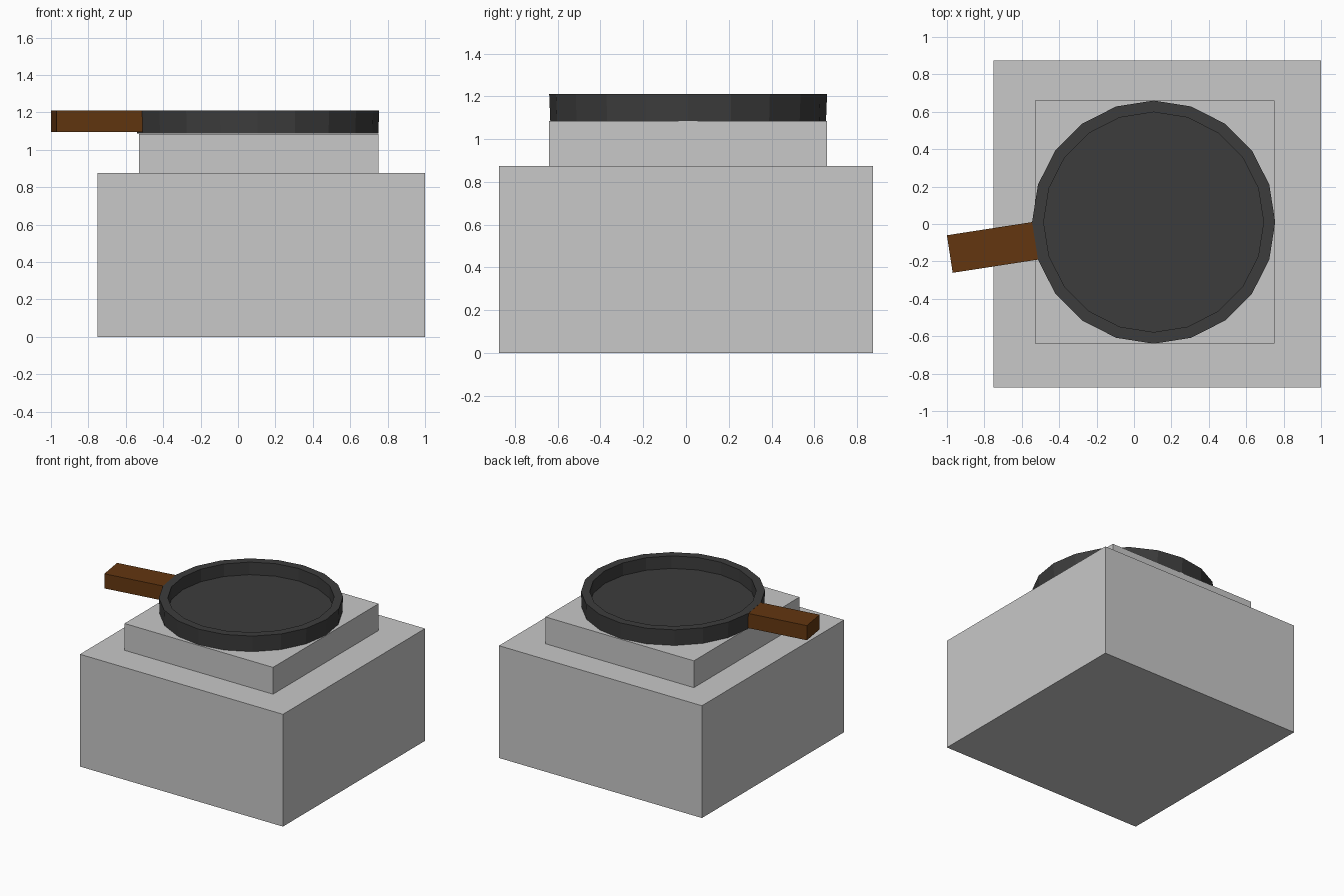
import bpy, math

if "Cube" in bpy.data.objects:
    bpy.data.objects.remove(bpy.data.objects["Cube"])


def material(name, rgb):
    m = bpy.data.materials.new(name)
    m.diffuse_color = (*rgb, 1)
    m.use_nodes = True
    m.node_tree.nodes["Principled BSDF"].inputs["Base Color"].default_value = m.diffuse_color
    return m


grey = material("light_grey", (0.58, 0.58, 0.58))
iron = material("dark_iron", (0.046, 0.046, 0.046))
wood = material("brown_wood", (0.125, 0.037, 0.005))


def build(name, verts, faces, mat):
    me = bpy.data.meshes.new(name)
    me.from_pydata(verts, [], faces)
    me.materials.append(mat)
    ob = bpy.data.objects.new(name, me)
    bpy.context.collection.objects.link(ob)
    return ob


def box(name, centre, size, mat, turn=0):
    verts = [(x * size[0] / 2, y * size[1] / 2, z * size[2] / 2)
             for z in (-1, 1) for x, y in ((-1, -1), (1, -1), (1, 1), (-1, 1))]
    faces = [(3, 2, 1, 0), (4, 5, 6, 7)]
    faces += [(i, (i + 1) % 4, (i + 1) % 4 + 4, i + 4) for i in range(4)]
    ob = build(name, verts, faces, mat)
    ob.location = centre
    ob.rotation_euler.z = turn
    return ob


# Stepped plinth
box("base_block", (0.125, 0, 0.4375), (1.75, 1.75, 0.875), grey)
box("upper_block", (0.11, 0.01, 0.9795), (1.28, 1.3, 0.209), grey)

# Pan: (radius, height) profile from the underside round to the inner floor
N = 20
profile = [(0.645, 1.086), (0.65, 1.21), (0.588, 1.21), (0.588, 1.112)]
verts = [(0.105 + r * math.cos(2 * math.pi * i / N),
          0.01 + r * math.sin(2 * math.pi * i / N), z)
         for r, z in profile for i in range(N)]
faces = [tuple(reversed(range(N))), tuple(range(3 * N, 4 * N))]
for k in range(3):
    for i in range(N):
        j = (i + 1) % N
        faces.append((k * N + i, k * N + j, (k + 1) * N + j, (k + 1) * N + i))
build("pan", verts, faces, iron)

# Handle, butted slightly into the pan wall
box("handle", (-0.755, -0.125, 1.152), (0.465, 0.203, 0.114), wood, math.radians(8.8))
